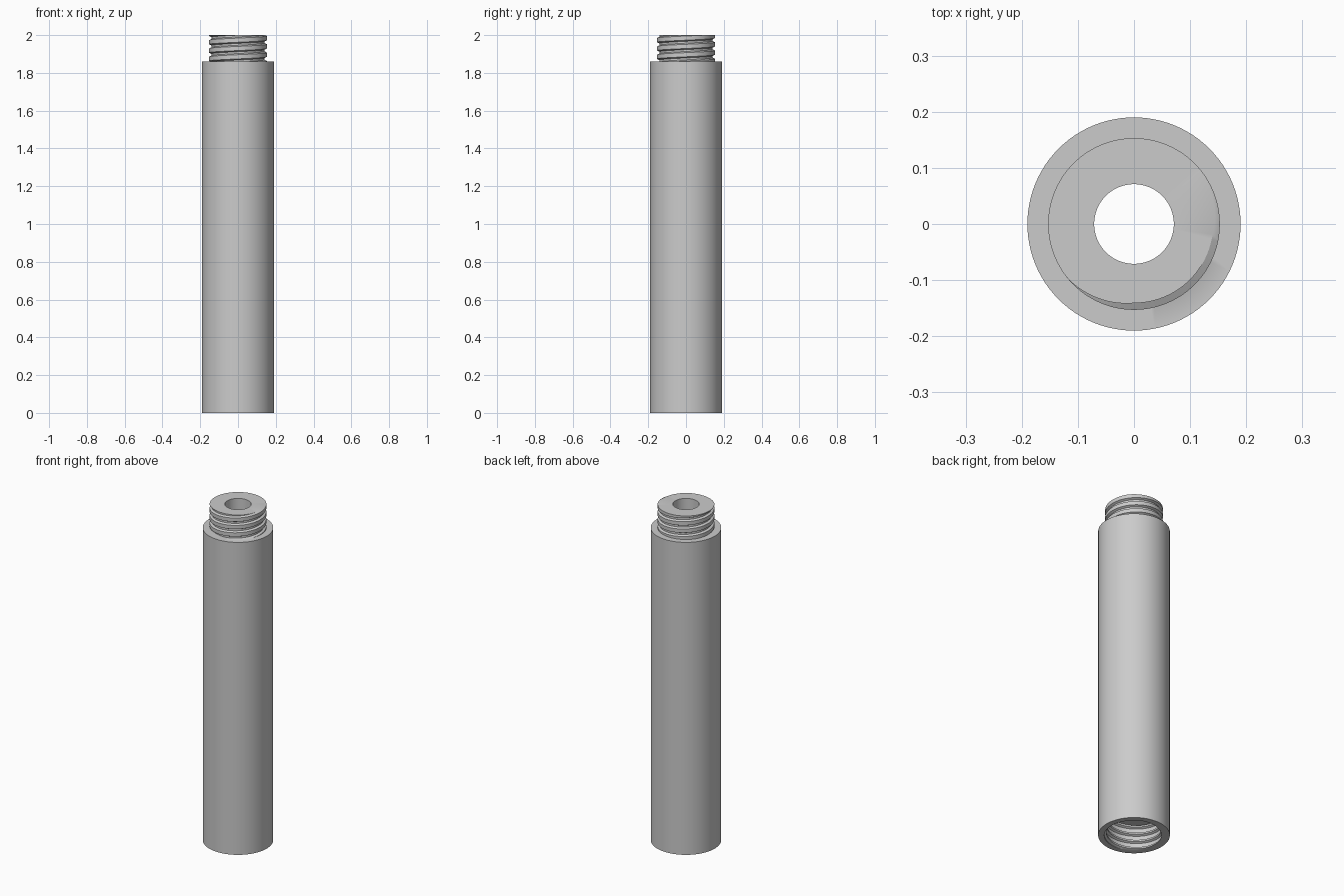
import bpy
import bmesh
from math import cos, sin, tau

SEGMENTS = 96
OUTER, BORE = 0.19, 0.071
SHOULDER, TOP, SOCKET_TOP = 1.86, 2.0, 0.15
PITCH = 0.044
START = 0.36  # turn at which the crest centre meets the top face

cube = bpy.data.objects.get("Cube")
if cube:
    bpy.data.objects.remove(cube, do_unlink=True)

grey = bpy.data.materials.new("plain grey")
grey.use_nodes = True
colour = (0.6, 0.6, 0.6, 1)
grey.diffuse_color = colour
grey.node_tree.nodes["Principled BSDF"].inputs["Base Color"].default_value = colour


def sweep(name, column):
    """Revolve column(turn), a list of (radius, z), around the z axis."""
    bm = bmesh.new()
    rings = []
    for i in range(SEGMENTS + 1):
        turn = i / SEGMENTS
        a = turn * tau
        rings.append([bm.verts.new((r * cos(a), r * sin(a), z)) for r, z in column(turn)])
    for left, right in zip(rings, rings[1:]):
        for j in range(len(left) - 1):
            bm.faces.new((left[j], right[j], right[j + 1], left[j + 1]))
    bmesh.ops.remove_doubles(bm, verts=bm.verts, dist=0.00001)
    mesh = bpy.data.meshes.new(name)
    bm.to_mesh(mesh)
    bm.free()
    mesh.materials.append(grey)
    obj = bpy.data.objects.new(name, mesh)
    bpy.context.collection.objects.link(obj)
    bpy.ops.object.select_all(action="DESELECT")
    obj.select_set(True)
    bpy.context.view_layer.objects.active = obj
    bpy.ops.object.shade_smooth_by_angle()


def thread(turn, low, high, crest, root):
    """Helical thread profile at one angle, trimmed flat at both ends."""
    half_crest, half_root = 0.25, 0.39
    points = []
    turns = int((high - low) / PITCH) + 3
    for k in range(-turns, 3):
        for offset in (-half_root, -half_crest, half_crest, half_root):
            z = high + PITCH * (k + offset + turn - START)
            z = min(max(z, low), high)
            phase = (z - high) / PITCH - turn + START
            d = abs((phase + 0.5) % 1 - 0.5)
            t = min(max((d - half_crest) / (half_root - half_crest), 0), 1)
            points.append((crest + (root - crest) * t, z))
    return points


# Smooth outer wall
sweep("outer_tube", lambda t: [(OUTER, 0), (OUTER, SHOULDER)])

# Shoulder, male thread and flat top face
sweep("threaded_stud", lambda t: [(OUTER, SHOULDER)]
      + thread(t, SHOULDER, TOP, 0.153, 0.141) + [(BORE, TOP)])

# Through hole
sweep("centre_bore", lambda t: [(BORE, TOP), (BORE, SOCKET_TOP)])

# Female thread and bottom rim
sweep("threaded_socket", lambda t: [(BORE, SOCKET_TOP)]
      + thread(t, 0, SOCKET_TOP, 0.158, 0.146)[::-1] + [(OUTER, 0)])
